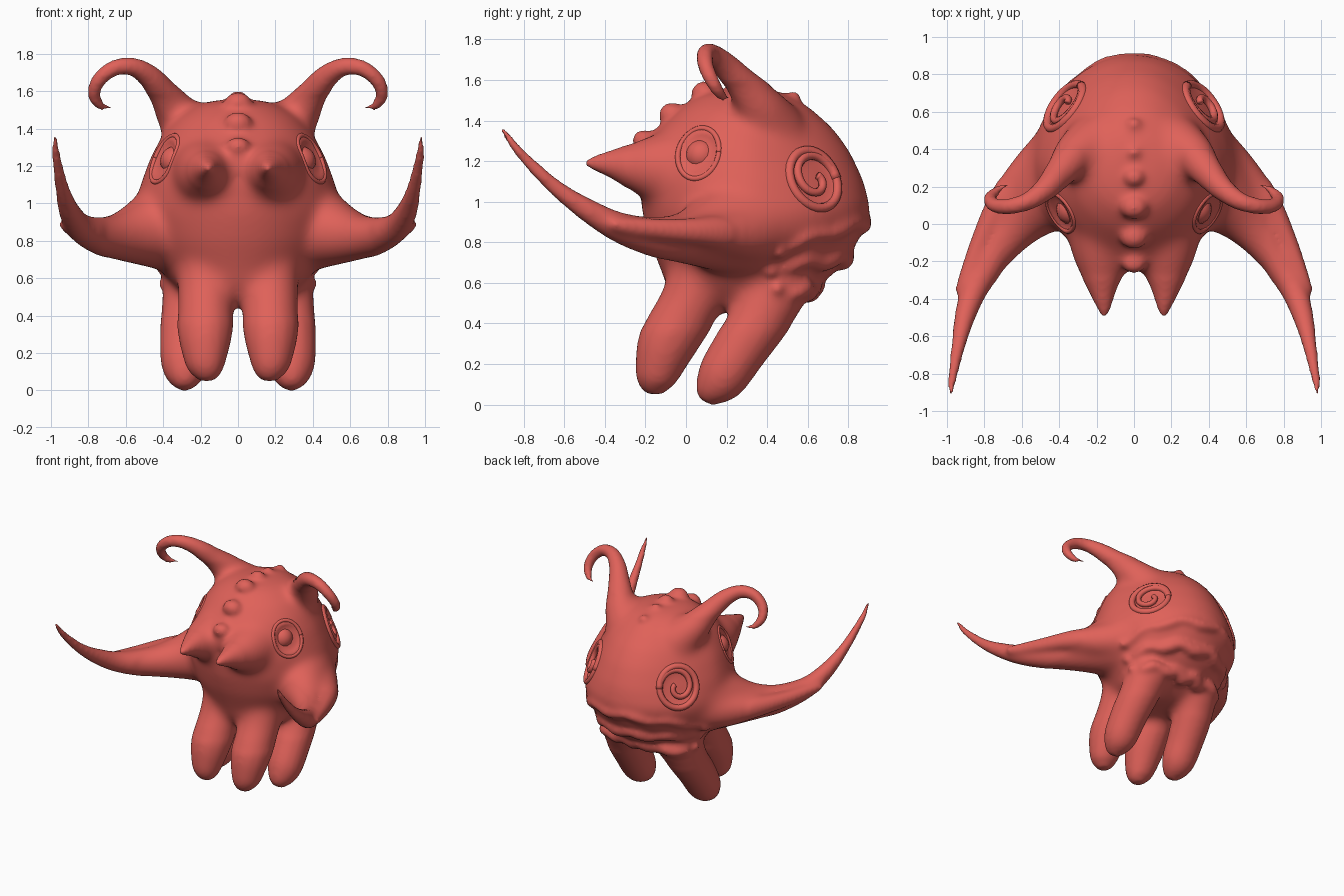
import bpy, bmesh, math
from mathutils import Vector
from mathutils.bvhtree import BVHTree

if "Cube" in bpy.data.objects:
    bpy.data.objects.remove(bpy.data.objects["Cube"])

red = bpy.data.materials.new("coral_red")
red.diffuse_color = (0.74, 0.12, 0.10, 1)
red.use_nodes = True
red.node_tree.nodes["Principled BSDF"].inputs["Base Color"].default_value = red.diffuse_color


def skin_rings(bm, rings):
    """Join rings of points into a closed shell."""
    vs = [[bm.verts.new(p) for p in r] for r in rings]
    n = len(vs[0])
    for a, b in zip(vs, vs[1:]):
        for i in range(n):
            bm.faces.new((a[i], a[(i + 1) % n], b[(i + 1) % n], b[i]))
    bm.faces.new(vs[0][::-1])
    bm.faces.new(vs[-1])


def tube(bm, pts, s=1, sides=14, steps=6):
    """Tapered tube through (x, y, z, radius) points; s = -1 mirrors it in x."""
    P = [Vector((p[0] * s, p[1], p[2], p[3])) for p in pts]
    Q = [P[0] * 2 - P[1]] + P + [P[-1] * 2 - P[-2]]
    path = []
    for i in range(1, len(Q) - 2):
        a, b, c, d = Q[i - 1:i + 3]
        for k in range(steps):
            t = k / steps
            path.append(0.5 * (2 * b + (c - a) * t + (2 * a - 5 * b + 4 * c - d) * t * t
                               + (3 * b - a - 3 * c + d) * t ** 3))
    path.append(P[-1])
    cen = [p.to_3d() for p in path]
    rings, old, u = [], None, None
    for i, c in enumerate(cen):
        t = (cen[min(i + 1, len(cen) - 1)] - cen[max(i - 1, 0)]).normalized()
        u = t.orthogonal().normalized() if old is None else old.rotation_difference(t) @ u
        u = (u - t * u.dot(t)).normalized()
        v, old, r = t.cross(u), t, max(path[i][3], 0.006)
        rings.append([c + (u * math.cos(q) + v * math.sin(q)) * r
                      for q in (2 * math.pi * k / sides for k in range(sides))])
    skin_rings(bm, rings)


def ball(bm, x, y, z, r, sc=(1, 1, 1)):
    g = bmesh.ops.create_uvsphere(bm, u_segments=16, v_segments=10, radius=r)
    for v in g["verts"]:
        v.co = Vector((v.co.x * sc[0] + x, v.co.y * sc[1] + y, v.co.z * sc[2] + z))


def make(bm, name):
    bmesh.ops.recalc_face_normals(bm, faces=bm.faces)
    me = bpy.data.meshes.new(name)
    bm.to_mesh(me)
    ob = bpy.data.objects.new(name, me)
    bpy.context.collection.objects.link(ob)
    me.materials.append(red)
    me.polygons.foreach_set("use_smooth", [True] * len(me.polygons))
    return ob


def fuse(bm, rounds, rule):
    """Voxel-union all shells, then soften the vertices picked by the rule."""
    src = make(bm, "source")
    rm = src.modifiers.new("fuse", "REMESH")
    rm.mode, rm.voxel_size = "VOXEL", .014
    me = bpy.data.meshes.new_from_object(src.evaluated_get(bpy.context.evaluated_depsgraph_get()))
    bpy.data.objects.remove(src)
    out = bmesh.new()
    out.from_mesh(me)
    for n, test in ((rounds, rule), (4, lambda c: True)):
        vs = [v for v in out.verts if test(v.co)]
        for _ in range(n):
            bmesh.ops.smooth_vert(out, verts=vs, factor=.5,
                                  use_axis_x=True, use_axis_y=True, use_axis_z=True)
    return out


bm = bmesh.new()
# Trunk: z, front y, back y, half width; the upper part narrows towards the back
trunk = [(.46, .02, .44, .18), (.50, -.03, .52, .27), (.56, -.09, .62, .34), (.65, -.12, .74, .42),
         (.8, -.18, .85, .51), (.95, -.22, .915, .55), (1.1, -.23, .88, .525), (1.25, -.2, .81, .47),
         (1.36, -.14, .73, .41), (1.46, -.04, .62, .33), (1.53, .06, .51, .22), (1.555, .16, .42, .11)]


def trunk_point(z, f, b, w, a):
    taper = 1 - .2 * max(0, math.sin(a)) * min(1, max(0, (z - .85) / .3))
    return Vector((w * math.cos(a) * taper, (f + b) / 2 + (b - f) / 2 * math.sin(a), z))


skin_rings(bm, [[trunk_point(*row, 2 * math.pi * k / 40) for k in range(40)] for row in trunk])
# Brow ridge between the nose cones
tube(bm, [(0, .1, 1.28, .2), (0, -.06, 1.24, .18), (0, -.18, 1.23, .11), (0, -.25, 1.23, .05)])

for s in (1, -1):
    # Front and rear legs
    tube(bm, [(.16, .10, .70, .17), (.17, .02, .5, .155), (.175, -.085, .32, .15),
              (.175, -.135, .18, .12), (.17, -.15, .1, .09), (.17, -.15, .05, .04)], s)
    tube(bm, [(.22, .47, .64, .18), (.26, .38, .45, .155), (.28, .27, .28, .14),
              (.285, .18, .14, .128), (.285, .125, .06, .09), (.285, .1, .01, .04)], s)
    # Nose cones
    tube(bm, [(.14, .1, 1.16, .23), (.16, -.06, 1.16, .205), (.17, -.2, 1.17, .155),
              (.168, -.35, 1.185, .08), (.16, -.45, 1.19, .04), (.16, -.51, 1.19, .012)], s)
    # Tusks with a shelf on the outer rear edge
    tube(bm, [(.3, .35, .9, .27), (.44, .18, .86, .22), (.6, .02, .825, .145), (.73, -.14, .825, .105),
              (.84, -.32, .87, .078), (.9, -.48, .955, .06), (.935, -.63, 1.06, .043),
              (.96, -.76, 1.18, .033), (.975, -.85, 1.28, .026), (.98, -.915, 1.375, .016)], s)
    tube(bm, [(.36, .42, .86, .17), (.55, .27, .84, .13), (.71, .11, .85, .08),
              (.82, -.1, .86, .058), (.9, -.3, .88, .045), (.95, -.37, .89, .02)], s)
    # Curled horns
    tube(bm, [(.22, .42, 1.36, .17), (.32, .36, 1.47, .125), (.40, .27, 1.585, .085),
              (.47, .19, 1.675, .066), (.56, .125, 1.73, .052), (.66, .095, 1.725, .046),
              (.745, .1, 1.66, .042), (.77, .14, 1.575, .037), (.72, .185, 1.515, .028),
              (.65, .22, 1.52, .024), (.59, .235, 1.56, .02)], s)
# Melt the joins, leaving tips, horns and feet crisp
bm = fuse(bm, 36, lambda c: abs(c.x) < .72 and -.3 < c.y and .38 < c.z < 1.58)
bvh = BVHTree.FromBMesh(bm)


def on_skin(p, d, inset=0.0):
    """Where a ray from p along d meets the body."""
    hit = bvh.ray_cast(p, d)[0]
    return (hit if hit else p + d * 0.3) + d * inset


# Bumps along the crown
for y, r in ((-.21, .06), (-.07, .07), (.09, .07), (.25, .055), (.38, .035), (.53, .04)):
    p = on_skin(Vector((0, y, 2)), Vector((0, 0, -1)))
    ball(bm, 0, y, p.z, r, (1.1, .95, .9))
# Ruffled mouth folds round the back
for z0, drop, span, r in ((.9, .14, 66, .045), (.73, .05, 62, .055), (.575, .02, 55, .06)):
    pts = []
    for k in range(19):
        q = k / 9 - 1
        a = math.radians(span * q)
        z = z0 - drop * q * q + .012 * math.cos(k * 1.6)
        d = Vector((-math.sin(a), -math.cos(a), 0))
        p = on_skin(Vector((0, .25, z)) - d * 1.5, d, .015)
        pts.append((*p, r * (1 - .45 * q * q) * (1 + .1 * math.cos(k * 1.9))))
    tube(bm, pts, steps=4)
# Warts below the folds
for s in (1, -1):
    for y, z in ((.42, .66), (.45, .57), (.46, .75)):
        p = on_skin(Vector((s, y, z)), Vector((-s, 0, 0)), .005)
        ball(bm, *p, .036)

bm = fuse(bm, 6, lambda c: (c.z < 1.0 and c.y > .3) or abs(c.x) < .1)
low = min(v.co.z for v in bm.verts)
for v in bm.verts:
    v.co.z -= low
bvh = BVHTree.FromBMesh(bm)

# Side eyes and rear flank spirals: name, centre, normal, radius, tube, stretch, turns
eyes = (("side_eyes", (.40, .06, 1.24), (.93, -.25, .2), .11, .014, 1.2, 1.0),
        ("flank_spirals", (.37, .63, 1.11), (.70, .64, .3), .14, .026, 1.08, 2.1))
sockets = []
for name, centre, normal, radius, thick, stretch, turns in eyes:
    rim = bmesh.new()
    for s in (1, -1):
        n = Vector((normal[0] * s, normal[1], normal[2])).normalized()
        c = Vector((centre[0] * s, centre[1], centre[2]))
        u = Vector((0, 0, 1)).cross(n).normalized() * s
        v = n.cross(u) * s
        pts = []
        for k in range(41):
            a = k / 40 * 2 * math.pi * turns
            rr = radius * (1 - .8 * max(0, a - 2 * math.pi) / (2.2 * math.pi))
            p = c + u * math.cos(a) * rr + v * math.sin(a) * rr * stretch
            p = on_skin(p + n * .35, -n, .006)
            pts.append((*p, thick * (1 - .25 * (turns > 1) * k / 40)))
        tube(rim, pts, 1, 8, 2)
        sockets.append((on_skin(c + n * .35, -n), radius))
        if turns == 1:  # eyeball
            p = on_skin(c + n * .35, -n, .075)
            ball(rim, *p, .08)
    make(rim, name)

# Sink the skin inside each rim
for v in bm.verts:
    for c, r in sockets:
        d = (v.co - c).length / r
        if d < 1:
            v.co -= v.normal * .022 * (1 - d ** 4)
make(bm, "creature_body")
